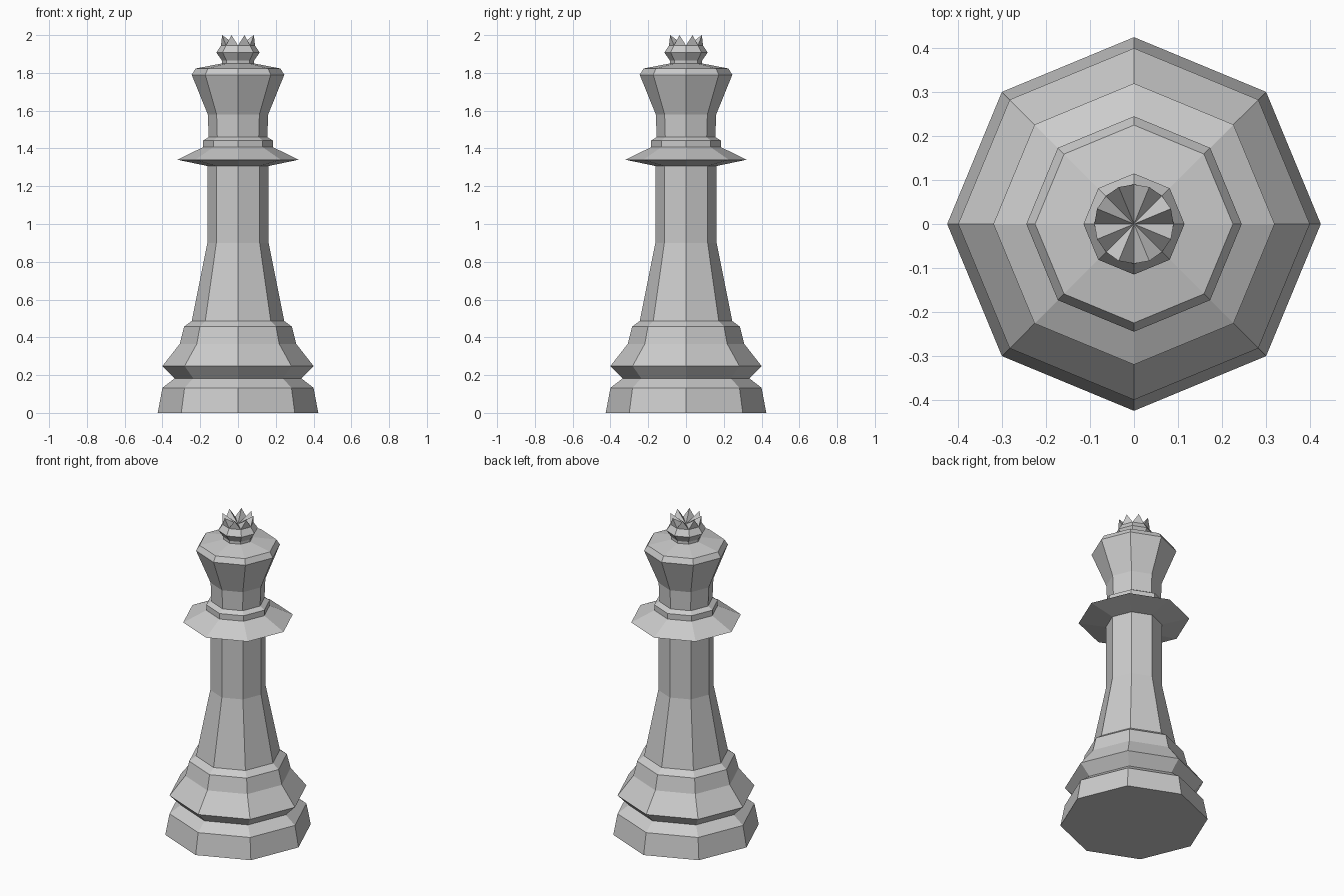
import bpy, bmesh
from math import sin, cos, pi

if "Cube" in bpy.data.objects:
    bpy.data.objects.remove(bpy.data.objects["Cube"])

SIDES = 8


def ring(bm, r, z, offset=0.0):
    return [bm.verts.new((r * cos(2 * pi * i / SIDES + offset),
                          r * sin(2 * pi * i / SIDES + offset), z))
            for i in range(SIDES)]


def lathe(bm, profile):
    """Octagonal turning of (radius, height) points; returns first and last ring."""
    rings = [ring(bm, r, z) for r, z in profile]
    for lo, hi in zip(rings, rings[1:]):
        for i in range(SIDES):
            j = (i + 1) % SIDES
            bm.faces.new((lo[i], lo[j], hi[j], hi[i]))
    return rings[0], rings[-1]


def finish(bm, name):
    mesh = bpy.data.meshes.new(name)
    bm.to_mesh(mesh)
    bm.free()
    bpy.context.collection.objects.link(bpy.data.objects.new(name, mesh))


# Turned sections, each starting where the previous one ends
sections = {
    "base": [(0.425, 0), (0.40, 0.133), (0.335, 0.183), (0.40, 0.248),
             (0.308, 0.366), (0.285, 0.457), (0.245, 0.487)],
    "stem": [(0.245, 0.487), (0.162, 0.90), (0.162, 1.307)],
    "collar": [(0.162, 1.307), (0.32, 1.34), (0.185, 1.407),
               (0.185, 1.442), (0.155, 1.46)],
    "head": [(0.155, 1.46), (0.16, 1.58), (0.245, 1.79),
             (0.225, 1.823), (0.085, 1.85)],
}
for name, profile in sections.items():
    bm = bmesh.new()
    first, _ = lathe(bm, profile)
    if name == "base":
        bm.faces.new(first[::-1])
    finish(bm, name)

# Crown: small bulb topped by eight points folding down to the centre
bm = bmesh.new()
_, valley = lathe(bm, [(0.085, 1.85), (0.085, 1.865), (0.115, 1.908), (0.09, 1.945)])
tips = ring(bm, 0.091, 2.0, pi / SIDES)
centre = bm.verts.new((0, 0, 1.94))
for i in range(SIDES):
    j = (i + 1) % SIDES
    bm.faces.new((valley[i], valley[j], tips[i]))
    bm.faces.new((valley[i], tips[i], centre))
    bm.faces.new((tips[i], valley[j], centre))
finish(bm, "crown")
